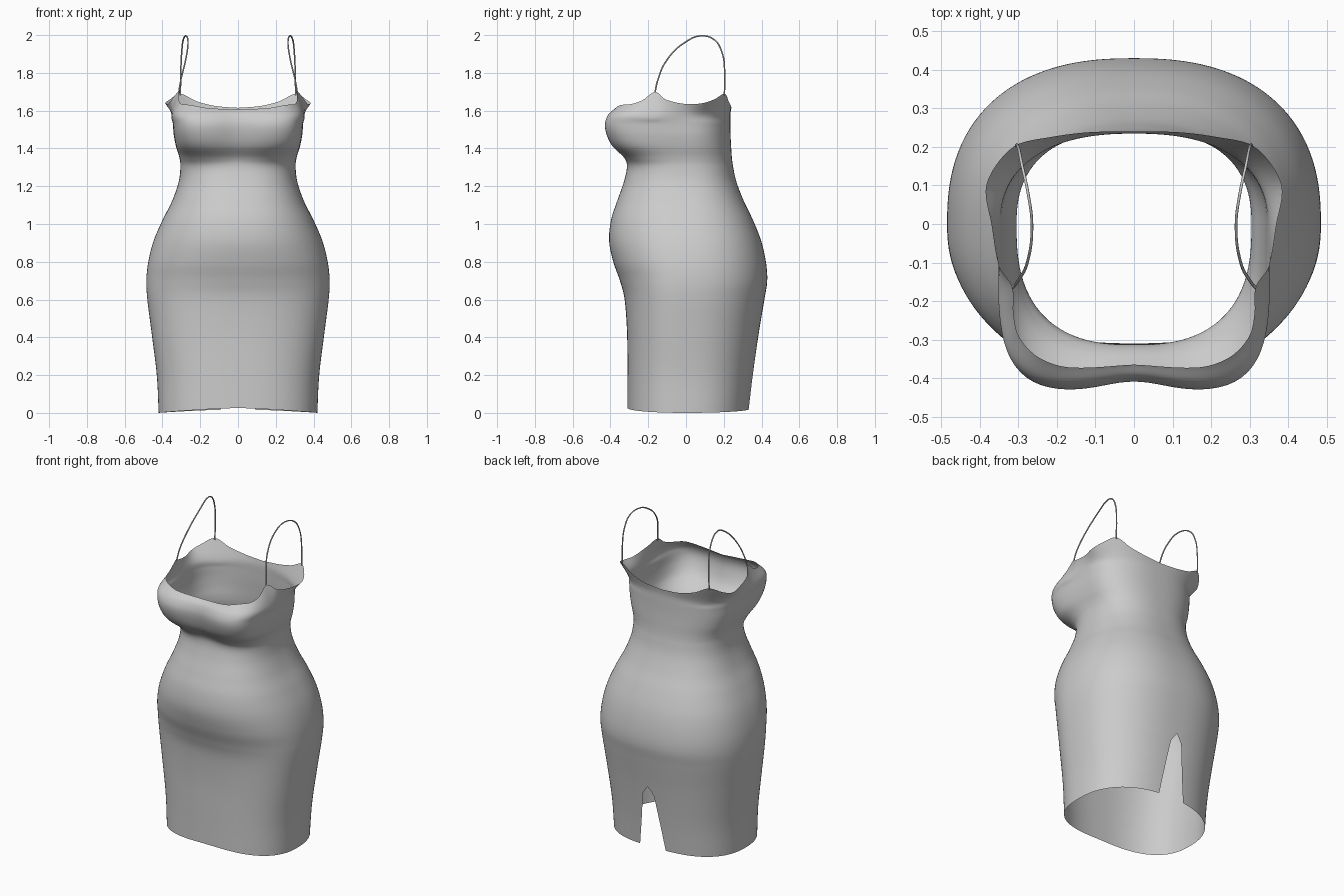
import bpy, bmesh, math

cube = bpy.data.objects.get("Cube")
if cube:
    bpy.data.objects.remove(cube, do_unlink=True)

fabric = bpy.data.materials.new("light grey fabric")
fabric.use_nodes = True
fabric.diffuse_color = (0.6, 0.6, 0.6, 1)
fabric.node_tree.nodes["Principled BSDF"].inputs["Base Color"].default_value = (0.6, 0.6, 0.6, 1)


def interpolate(keys, values, k):
    """Smooth curve through tuples placed at rising keys."""
    last = len(keys) - 1
    i = 0
    while i < last - 1 and k > keys[i + 1]:
        i += 1
    h = keys[i + 1] - keys[i]
    t = min(max((k - keys[i]) / h, 0), 1)

    def slope(j, c):
        a, b = max(j - 1, 0), min(j + 1, last)
        return (values[b][c] - values[a][c]) / (keys[b] - keys[a])

    return [(1 + 2 * t) * (1 - t) ** 2 * values[i][c] + t * (1 - t) ** 2 * h * slope(i, c)
            + t * t * (3 - 2 * t) * values[i + 1][c] - t * t * (1 - t) * h * slope(i + 1, c)
            for c in range(len(values[0]))]


# Body sections: height, half width, front depth, back depth, front squareness, bust dip
SECTIONS = [
    (0.00, .42, .31, .335, 2.5, 0), (0.20, .43, .31, .355, 2.5, 0),
    (0.42, .457, .312, .385, 2.5, 0), (0.60, .48, .325, .415, 2.4, 0),
    (0.70, .485, .35, .43, 2.3, 0), (0.80, .475, .385, .423, 2.3, 0),
    (0.91, .447, .407, .398, 2.3, 0), (1.02, .40, .397, .355, 2.4, 0),
    (1.12, .35, .365, .307, 2.5, 0), (1.22, .315, .33, .268, 2.5, 0),
    (1.30, .305, .313, .25, 2.6, 0), (1.35, .31, .335, .243, 3, .01),
    (1.41, .328, .395, .239, 4, .02), (1.47, .34, .425, .236, 4.6, .025),
    (1.53, .345, .434, .235, 5, .025), (1.58, .352, .415, .235, 5, .02)]

# Half of the neckline, front centre to back centre
RIM = [(0, -.365, 1.605), (.17, -.372, 1.615), (.25, -.345, 1.63), (.30, -.29, 1.635),
       (.313, -.23, 1.655), (.315, -.165, 1.70), (.35, -.11, 1.66), (.37, 0, 1.635),
       (.385, .09, 1.64), (.36, .15, 1.66), (.305, .205, 1.69), (.22, .225, 1.65),
       (.12, .238, 1.625), (0, .24, 1.615)]
RIM_ANGLES = [math.atan2(p[1], p[0]) for p in RIM]
SLIT_TOP = 0.41


def section_point(section, angle):
    z, width, front, back, square, dip = section
    c, s = math.cos(angle), math.sin(angle)
    depth, n = (front, square) if s < 0 else (back, 2.4)
    r = (abs(c / width) ** n + abs(s / depth) ** n) ** (-1 / n)
    x, y = r * c, r * s
    if s < 0:
        y += dip * math.exp(-(x / .11) ** 2)
    # The hem arches slightly at front and back
    if z == 0:
        z = (.025 if s < 0 else .018) * s * s
    return x, y, z


def slit_angle(z):
    if z >= SLIT_TOP:
        return 0
    half = .03 + .065 * (1 - z / SLIT_TOP)
    return half * math.sqrt(min(1, (SLIT_TOP - z) / .045)) / .36


def body_point(row, turn):
    """Point on the right-hand half; turn runs 0 at the front to 1 at the back."""
    keys = list(range(len(SECTIONS) + 1))
    z = interpolate(keys, [(s[0],) for s in SECTIONS] + [(1.64,)], row)[0]
    angle = -math.pi / 2 + math.pi * turn
    angle -= slit_angle(z) * max(0, 1 - (1 - turn) / .4)
    # Only the nearby sections influence the row
    lo = min(max(int(row) - 1, 0), len(SECTIONS) - 3)
    near = keys[lo:lo + 4]
    points = [section_point(SECTIONS[k], angle) if k < len(SECTIONS)
              else interpolate(RIM_ANGLES, RIM, angle) for k in near]
    return interpolate(near, points, row)


# Dress body: two mirrored lofted halves, joined except along the back slit
STEPS, COLUMNS = 8, 72
rows = len(SECTIONS) * STEPS + 1
bm = bmesh.new()
for side in (1, -1):
    grid = []
    for r in range(rows):
        line = []
        for c in range(COLUMNS + 1):
            x, y, z = body_point(r / STEPS, c / COLUMNS)
            line.append(bm.verts.new((side * x, y, z)))
        grid.append(line)
    for r in range(rows - 1):
        for c in range(COLUMNS):
            quad = [grid[r][c], grid[r][c + 1], grid[r + 1][c + 1], grid[r + 1][c]]
            bm.faces.new(quad if side > 0 else quad[::-1])
bmesh.ops.remove_doubles(bm, verts=bm.verts, dist=0.0005)
mesh = bpy.data.meshes.new("dress_body")
bm.to_mesh(mesh)
bm.free()
mesh.materials.append(fabric)
mesh.shade_smooth()
body = bpy.data.objects.new("dress_body", mesh)
bpy.context.collection.objects.link(body)

# Thin shoulder straps
STRAP = [(.315, -.165, 1.69), (.303, -.15, 1.76), (.277, -.1, 1.87), (.265, 0, 1.965),
         (.275, .08, 1.996), (.29, .15, 1.975), (.298, .19, 1.91), (.303, .205, 1.8),
         (.305, .203, 1.68)]
for name, side in (("left_strap", 1), ("right_strap", -1)):
    curve = bpy.data.curves.new(name, "CURVE")
    curve.dimensions = "3D"
    curve.bevel_depth = 0.004
    curve.bevel_resolution = 1
    curve.resolution_u = 8
    spline = curve.splines.new("BEZIER")
    spline.bezier_points.add(len(STRAP) - 1)
    for point, (x, y, z) in zip(spline.bezier_points, STRAP):
        point.co = (side * x, y, z)
        point.handle_left_type = point.handle_right_type = "AUTO"
    curve.materials.append(fabric)
    bpy.context.collection.objects.link(bpy.data.objects.new(name, curve))
